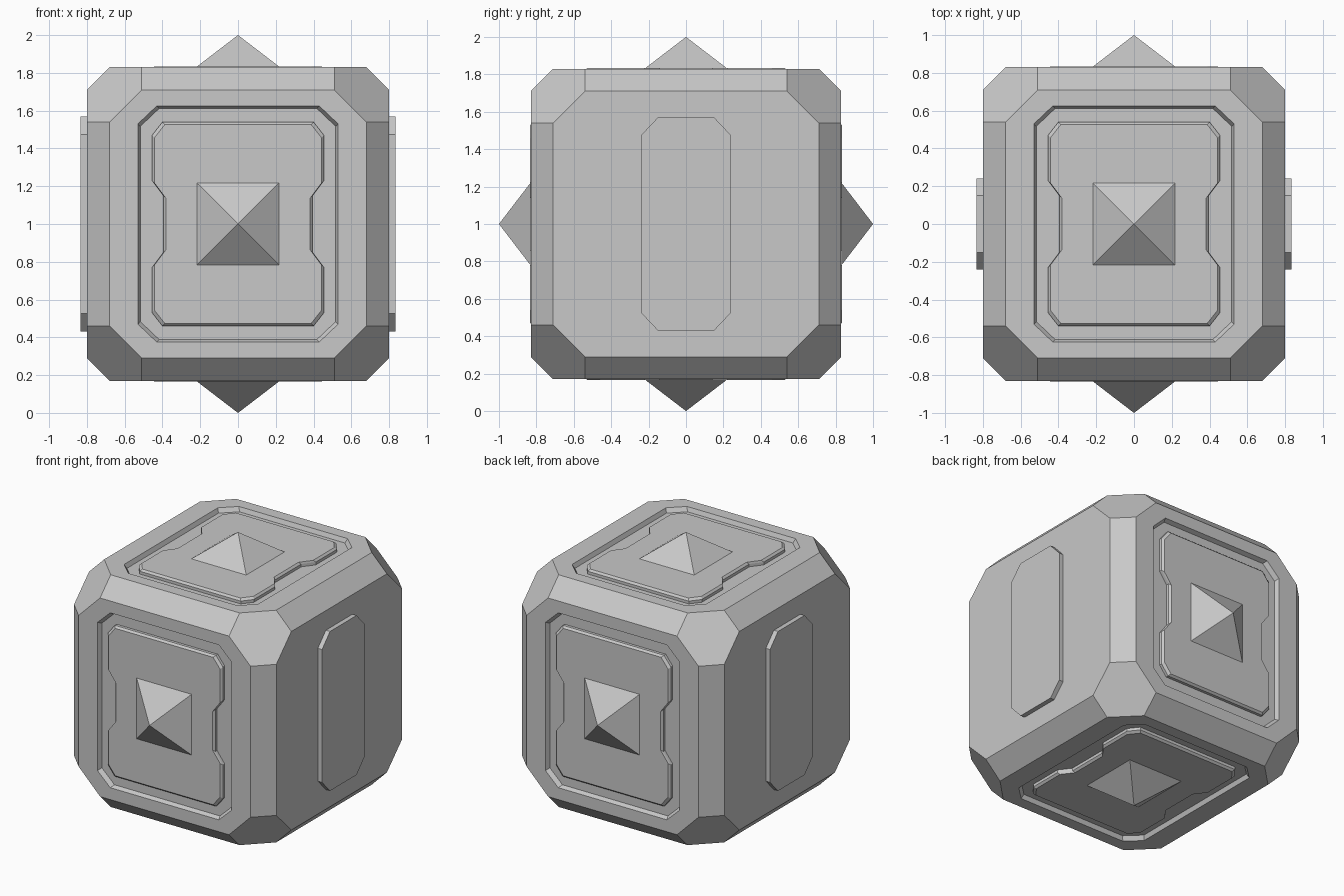
import bpy, bmesh, math
from mathutils import Matrix, Vector

cube = bpy.data.objects.get("Cube")
if cube:
    bpy.data.objects.remove(cube, do_unlink=True)

grey = bpy.data.materials.new("plain_grey")
grey.use_nodes = True
GREY = (0.58, 0.58, 0.58, 1)
grey.diffuse_color = GREY
grey.node_tree.nodes["Principled BSDF"].inputs["Base Color"].default_value = GREY

CENTRE = Matrix.Translation((0, 0, 1))
SIDES = {name: Matrix.Rotation(k * math.pi / 2, 4, 'X')
         for k, name in enumerate(("front", "bottom", "back", "top"))}
FLANKS = {"left": Matrix.Rotation(math.pi / 2, 4, 'Z'),
          "right": Matrix.Rotation(-math.pi / 2, 4, 'Z')}


def finish(name, bm):
    bmesh.ops.remove_doubles(bm, verts=bm.verts, dist=0.0005)
    bmesh.ops.recalc_face_normals(bm, faces=bm.faces)
    bm.transform(CENTRE)
    mesh = bpy.data.meshes.new(name)
    bm.to_mesh(mesh)
    bm.free()
    mesh.materials.append(grey)
    obj = bpy.data.objects.new(name, mesh)
    bpy.context.collection.objects.link(obj)


def outline(quadrant, inset=0.0):
    """Mirror one quadrant of an outline into a full loop."""
    q = [(x - inset, y - inset) for x, y in quadrant]
    r = q[::-1]
    return (q + [(-x, y) for x, y in r] + [(-x, -y) for x, y in q]
            + [(x, -y) for x, y in r])


def loft(bm, rings, matrix, cap_start=True):
    """Join (loop, distance) rings that face outward, then cap them."""
    loops = [[bm.verts.new(matrix @ Vector((u, -d, v))) for u, v in pts]
             for pts, d in rings]
    for a, b in zip(loops, loops[1:]):
        n = len(a)
        for i in range(n):
            j = (i + 1) % n
            bm.faces.new((a[i], a[j], b[j], b[i]))
    bm.faces.new(loops[-1])
    if cap_start:
        bm.faces.new(loops[0][::-1])


# Body: chamfered block with cut corners and a sunken tray on four sides
WIDE, DEEP, CHAMFER, CUT = 0.80, 0.83, 0.12, 0.17
a, b = WIDE - CHAMFER, DEEP - CHAMFER
face_edge = [(a, b - CUT), (a - CUT, b)]
flank_edge = [(b, b - CUT), (b - CUT, b)]
tray = [(0.53, 0.53), (0.43, 0.625)]

bm = bmesh.new()
for m in SIDES.values():
    for u, v in outline(face_edge):
        bm.verts.new(m @ Vector((u, -DEEP, v)))
for m in FLANKS.values():
    for u, v in outline(flank_edge):
        bm.verts.new(m @ Vector((u, -WIDE, v)))
bmesh.ops.remove_doubles(bm, verts=bm.verts, dist=0.0005)
bmesh.ops.convex_hull(bm, input=bm.verts)
bmesh.ops.dissolve_limit(bm, angle_limit=0.02, verts=bm.verts, edges=bm.edges)
bm.normal_update()
flat = [f for f in bm.faces if max(abs(f.normal.y), abs(f.normal.z)) > 0.99]
bmesh.ops.delete(bm, geom=flat, context='FACES_ONLY')
for m in SIDES.values():
    loft(bm, [(outline(face_edge), DEEP), (outline(tray), DEEP),
              (outline(tray, 0.013), DEEP - 0.03)], m, cap_start=False)
finish("body", bm)

# Waisted raised panel and pyramid stud on each of the four sides
waisted = [(0.395, 0.15), (0.455, 0.23), (0.455, 0.47), (0.40, 0.54)]
for side, m in SIDES.items():
    bm = bmesh.new()
    loft(bm, [(outline(waisted), 0.79), (outline(waisted), 0.82),
              (outline(waisted, 0.013), 0.834)], m)
    finish(side + "_panel", bm)

    bm = bmesh.new()
    place = (m @ Matrix.Rotation(math.pi / 2, 4, 'X')
             @ Matrix.Translation((0, 0, 0.917))
             @ Matrix.Rotation(math.pi / 4, 4, 'Z'))
    bmesh.ops.create_cone(bm, cap_ends=True, segments=4, depth=0.166,
                          radius1=0.217 * math.sqrt(2), radius2=0, matrix=place)
    finish(side + "_pyramid", bm)

# Long octagonal plate with an inner border on each flank
plate = [(0.24, 0.475), (0.15, 0.57)]
plate_inner = [(0.163, 0.44), (0.115, 0.49)]
for side, m in FLANKS.items():
    bm = bmesh.new()
    loft(bm, [(outline(plate), 0.78), (outline(plate), 0.833),
              (outline(plate_inner), 0.833)], m)
    finish(side + "_plate", bm)
